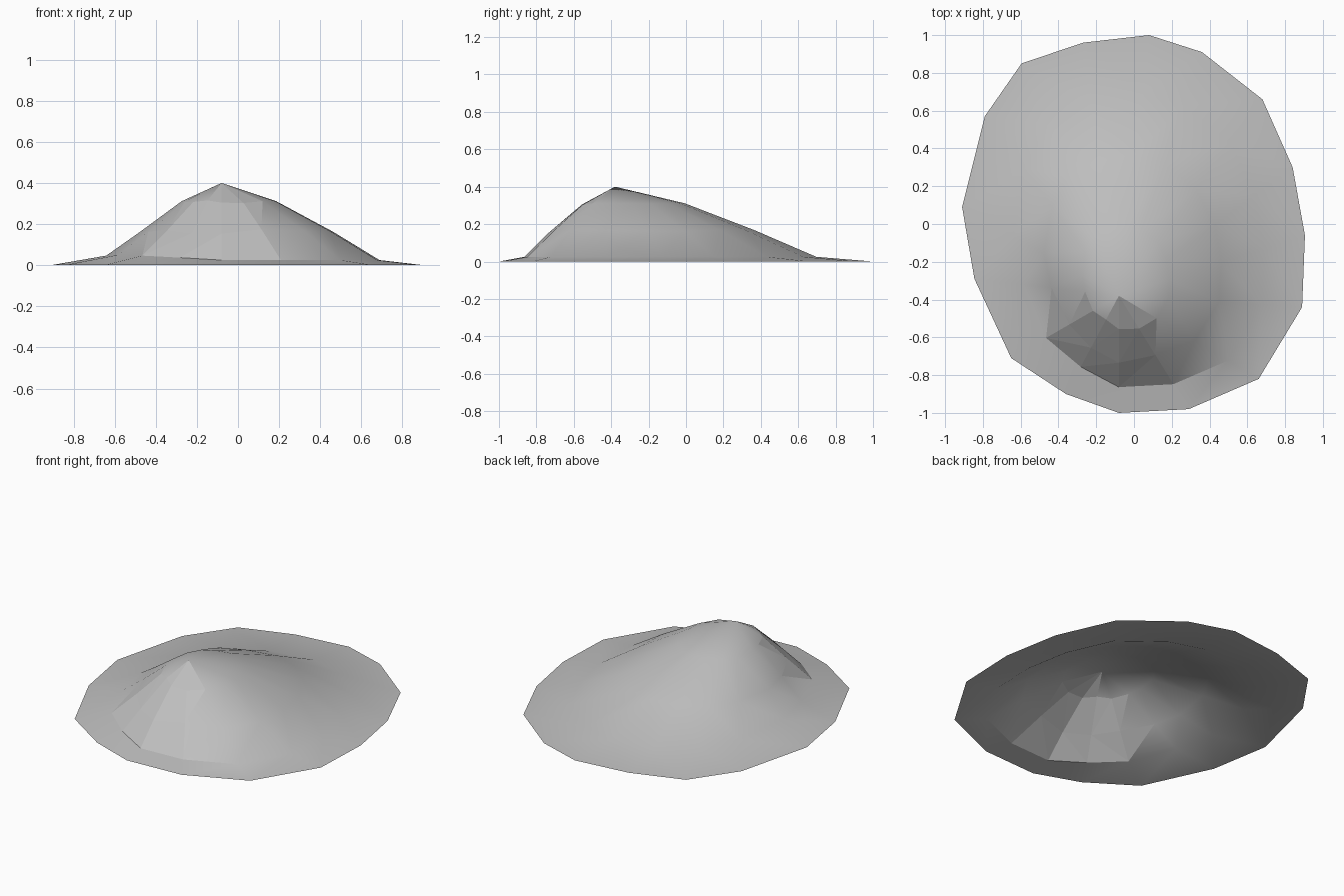
import bpy
import bmesh
import math
import random
from mathutils import Vector

default_cube = bpy.data.objects.get("Cube")
if default_cube:
    bpy.data.objects.remove(default_cube, do_unlink=True)

random.seed(4)

# Ground outline, clockwise from the back, and the off-centre summit
OUTLINE = [
    (.08, 1), (.36, .91), (.68, .66), (.84, .3),
    (.905, -.06), (.89, -.44), (.66, -.82), (.29, -.98),
    (-.08, -1), (-.36, -.9), (-.65, -.71), (-.845, -.29),
    (-.91, .09), (-.79, .57), (-.595, .85), (-.27, .96),
]
SUMMIT = Vector((-.08, -.38, .4))
CRAGGY_SECTORS = range(7, 11)


def make_material(name, colour):
    material = bpy.data.materials.new(name)
    material.use_nodes = True
    material.diffuse_color = colour
    shader = material.node_tree.nodes["Principled BSDF"]
    shader.inputs["Base Color"].default_value = colour
    return material


def foot_point(rim):
    """Place where the steep slope meets the shallow apron."""
    outward = rim - SUMMIT.xy
    leftward = max(0, -outward.normalized().x)
    reach = .78 - .12 * leftward
    foot = SUMMIT.xy + outward * reach
    return Vector((foot.x, foot.y, .025 + .025 * leftward))


def slope_point(foot, fraction, height, roughness):
    """Point part of the way down the slope from summit to foot."""
    shift = random.uniform(-roughness, roughness)
    point = SUMMIT.lerp(foot, fraction + shift)
    point.z = height - shift * .35
    return point


def make_mound():
    bm = bmesh.new()
    rim_ring, foot_ring, middle_ring, shoulder_ring = [], [], [], []
    for sector, position in enumerate(OUTLINE):
        rim = Vector(position)
        foot = foot_point(rim)
        roughness = .05 if sector in CRAGGY_SECTORS else .01
        rim_ring.append(bm.verts.new((rim.x, rim.y, 0)))
        foot_ring.append(bm.verts.new(foot))
        middle_ring.append(bm.verts.new(slope_point(foot, .7, .165, roughness)))
        shoulder_ring.append(bm.verts.new(slope_point(foot, .35, .31, roughness / 2)))
    summit = bm.verts.new(SUMMIT)

    # Bands from the rim up to the shoulder, then a fan around the summit
    rings = [rim_ring, foot_ring, middle_ring, shoulder_ring]
    count = len(OUTLINE)
    for sector in range(count):
        following = (sector + 1) % count
        for outer, inner in zip(rings, rings[1:]):
            bm.faces.new((outer[following], outer[sector],
                          inner[sector], inner[following]))
        bm.faces.new((shoulder_ring[following], shoulder_ring[sector], summit))

    bmesh.ops.triangulate(bm, faces=bm.faces[:])
    mesh = bpy.data.meshes.new("mound")
    bm.to_mesh(mesh)
    bm.free()
    mound = bpy.data.objects.new("mound", mesh)
    bpy.context.collection.objects.link(mound)
    return mound


# Open-bottomed hill shell
mound = make_mound()
mound.data.materials.append(make_material("stone grey", (.52, .52, .52, 1)))

# Soft slopes with the steep front edges kept crisp
bpy.ops.object.select_all(action="DESELECT")
mound.select_set(True)
bpy.context.view_layer.objects.active = mound
bpy.ops.object.shade_smooth_by_angle(angle=math.radians(30))
for face in mound.data.polygons:
    in_front = face.center.y < -.45 and -.5 < face.center.x < .15
    if in_front and face.normal.z < .9:
        face.use_smooth = False
